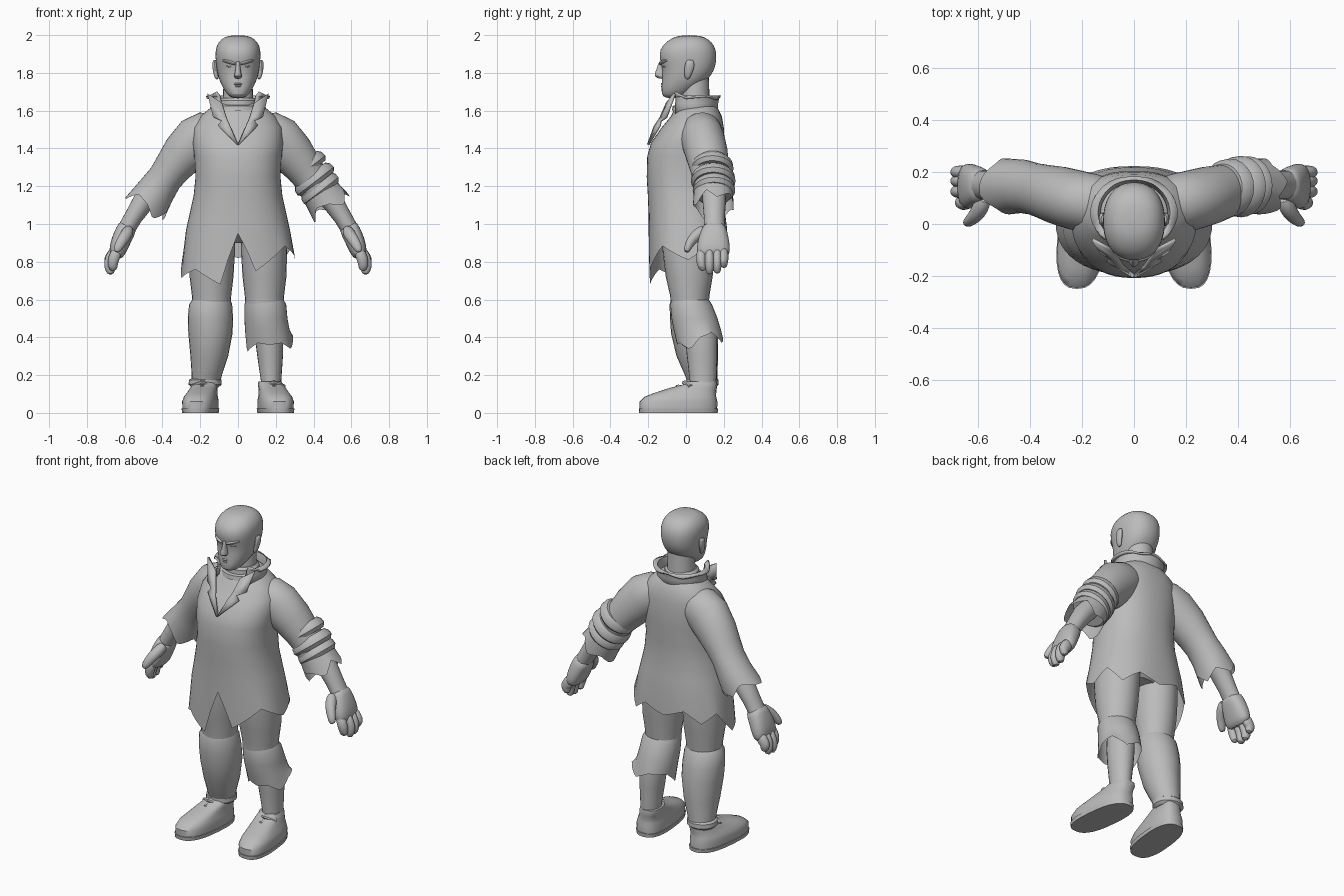
import bpy, bmesh, math
from mathutils import Vector

GREY = bpy.data.materials.new("plain_grey")
GREY.diffuse_color = (0.5, 0.5, 0.5, 1)
Y = Vector((0, 1, 0))


def finish(name, verts, faces, subdiv=0, thick=0, angle=40):
    me = bpy.data.meshes.new(name)
    me.from_pydata(verts, [], faces)
    bm = bmesh.new()
    bm.from_mesh(me)
    bmesh.ops.recalc_face_normals(bm, faces=bm.faces)
    bm.to_mesh(me)
    bm.free()
    me.materials.append(GREY)
    ob = bpy.data.objects.new(name, me)
    bpy.context.collection.objects.link(ob)
    if thick:
        m = ob.modifiers.new("thickness", 'SOLIDIFY')
        m.thickness = thick
        m.offset = 0
    if subdiv:
        m = ob.modifiers.new("smooth", 'SUBSURF')
        m.levels = m.render_levels = subdiv
    bpy.ops.object.select_all(action='DESELECT')
    ob.select_set(True)
    bpy.context.view_layer.objects.active = ob
    bpy.ops.object.shade_smooth_by_angle(angle=math.radians(angle))
    return ob


def jag_at(jag, deg):
    pts = jag + [(360, jag[0][1])]
    for (a, p), (b, q) in zip(pts, pts[1:]):
        if a <= deg <= b:
            return p + (q - p) * (deg - a) / (b - a)
    return 0


def tube(name, rings, s=1, n=24, flat=False, power=2.0, jag=None, caps=(True, True),
         gap=0, shear=0, **kw):
    """Loft of rings (x, y, z, half width, half depth); jag = ragged last edge."""
    cs = [Vector((s * r[0], r[1], r[2])) for r in rings]
    verts, faces = [], []
    for i, r in enumerate(rings):
        t = (cs[min(i + 1, len(cs) - 1)] - cs[max(i - 1, 0)]).normalized()
        if flat:
            t = Vector((0, 0, -1 if cs[-1].z < cs[0].z else 1))
            u, v = Vector((1, 0, 0)), Y
        else:
            u = t.cross(Y).normalized()
            v = u.cross(t)
        for k in range(n):
            deg = gap + (360 - 2 * gap) * k / (n - 1 if gap else n)
            a = math.radians(deg)
            sx, cy = math.sin(a), math.cos(a)
            p = cs[i] + u * r[3] * math.copysign(abs(sx) ** (2 / power), sx) \
                - v * r[4] * math.copysign(abs(cy) ** (2 / power), cy)
            if jag and i == len(rings) - 1:
                p += t * jag_at(jag, deg)
            p.x -= s * shear * p.y
            verts.append(p)
    for i in range(len(rings) - 1):
        for k in range(n - 1 if gap else n):
            j = (k + 1) % n
            faces.append((i * n + k, i * n + j, i * n + n + j, i * n + n + k))
    if not gap:
        if caps[0]:
            faces.append(tuple(range(n)))
        if caps[1]:
            faces.append(tuple(range(len(verts) - n, len(verts))))
    return finish(name, verts, faces, **kw)


# Coat body with ragged hem and front slit
tube("coat_body", [
    (0, .055, 1.645, .09, .09), (0, .055, 1.62, .14, .11), (0, .055, 1.57, .2, .135),
    (0, .035, 1.51, .235, .165), (0, .01, 1.43, .24, .195), (0, 0, 1.36, .232, .205),
    (0, -.005, 1.25, .225, .203), (0, -.002, 1.15, .235, .2), (0, .005, 1.05, .257, .203),
    (0, .01, .97, .275, .208), (0, .013, .80, .302, .21)],
    n=48, flat=True, power=2.3, caps=(True, False),
    jag=[(0, -.15), (15, .05), (52, -.085), (90, -.01), (112, -.08), (135, .01), (157, -.06),
         (180, -.02), (202, -.07), (225, .0), (247, -.06), (277, .09), (315, .04), (345, .12)])

# Head, neck and neckband
head = [(1.665, -.11, -.03, .03), (1.685, -.13, .01, .058), (1.72, -.13, .06, .08),
        (1.76, -.128, .115, .1), (1.81, -.124, .148, .112), (1.85, -.135, .16, .117),
        (1.90, -.145, .164, .122), (1.945, -.128, .152, .116), (1.98, -.085, .12, .09),
        (2.0, -.035, .07, .05)]
tube("head", [(0, (f + b) / 2, z, w, (b - f) / 2) for z, f, b, w in head],
     flat=True, power=2.25, subdiv=1)
tube("neck", [(0, .045, 1.58, .09, .085), (0, .045, 1.66, .08, .08), (0, .05, 1.8, .075, .07)],
     flat=True)
tube("neckband", [(0, .035, 1.60, .12, .11), (0, .035, 1.625, .115, .105), (0, .04, 1.63, .1, .095),
                  (0, .04, 1.655, .098, .093), (0, .04, 1.668, .085, .08)], flat=True)

# Face
tube("nose", [(0, -.128, 1.768, .014, .014), (0, -.138, 1.782, .024, .033),
              (0, -.133, 1.80, .017, .032), (0, -.128, 1.84, .011, .022),
              (0, -.128, 1.865, .012, .012)], n=12, flat=True, subdiv=1)
tube("upper_lip", [(-.03, -.115, 1.738, .004, .008), (0, -.13, 1.744, .008, .009),
                   (.03, -.115, 1.738, .004, .008)], n=10, subdiv=1)
tube("lower_lip", [(-.026, -.115, 1.73, .004, .008), (0, -.128, 1.729, .008, .01),
                   (.026, -.115, 1.73, .004, .008)], n=10, subdiv=1)
for s, side in ((-1, "right"), (1, "left")):
    tube(side + "_brow", [(.008, -.137, 1.845, .008, .012), (.045, -.126, 1.858, .011, .018),
                          (.085, -.09, 1.868, .008, .014)], s, n=10, subdiv=1)
    tube(side + "_eye", [(.024, -.117, 1.832, .004, .01), (.045, -.113, 1.834, .01, .012),
                         (.068, -.1, 1.836, .004, .01)], s, n=10, subdiv=1)
    tube(side + "_ear", [(.108, .005, 1.765, .008, .01), (.117, .008, 1.785, .012, .018),
                         (.123, .018, 1.83, .014, .028), (.125, .022, 1.858, .012, .024),
                         (.12, .02, 1.87, .006, .014)], s, n=12, subdiv=1)

# Standing collar, open in front, and notched lapels
tube("collar", [(0, .04, 1.58, .15, .125), (0, .04, 1.64, .135, .125), (0, .045, 1.675, .142, .128),
                (0, .045, 1.668, .168, .138)],
     n=30, gap=42, flat=True, thick=.012,
     jag=[(0, .03), (42, .03), (70, .0), (120, .01), (150, -.01), (180, .012),
          (210, -.01), (240, .01), (290, .0), (318, .03)])
inner = [(0, -.2, 1.42), (.04, -.165, 1.515), (.06, -.135, 1.56), (.085, -.1, 1.64)]
outer = [(.004, -.2, 1.42), (.105, -.14, 1.52), (.085, -.135, 1.545), (.13, -.105, 1.565),
         (.16, -.06, 1.69)]
for s, side in ((-1, "right"), (1, "left")):
    pts = [Vector((s * x, y, z)) for x, y, z in inner + outer]
    finish(side + "_lapel", pts, [(0, 4, 5, 1), (1, 5, 6, 2), (2, 6, 7), (2, 7, 8, 3)], thick=.014)

# Arms
sleeve = [(.09, .07, 1.51, .08, .09), (.15, .08, 1.485, .118, .11), (.215, .09, 1.445, .13, .115),
          (.29, .11, 1.37, .116, .112), (.345, .125, 1.3, .1, .104), (.385, .135, 1.245, .092, .1),
          (.43, .145, 1.18, .1, .103), (.48, .145, 1.105, .116, .108)]
torn = [(0, .0), (35, .05), (70, -.02), (100, .03), (140, -.02), (180, .035), (215, -.01),
        (255, .03), (290, .04), (325, -.02)]
for s, side in ((-1, "right"), (1, "left")):
    tube(side + "_sleeve", sleeve, s, n=36, jag=torn, caps=(True, False))
    tube(side + "_forearm", [(.38, .14, 1.25, .06, .06), (.5, .15, 1.12, .058, .062),
                             (.555, .15, 1.035, .048, .055), (.59, .15, .975, .046, .055)], s)
    tube(side + "_palm", [(.578, .15, 1.0, .048, .056), (.595, .15, .965, .054, .07),
                          (.625, .145, .9, .052, .088), (.64, .145, .85, .045, .09),
                          (.65, .145, .82, .03, .075)], s, n=16, power=2.5, subdiv=1)
    tube(side + "_index_finger", [(.635, .085, .87, .03, .028), (.66, .078, .815, .032, .028),
                                  (.665, .085, .775, .028, .025), (.655, .095, .752, .016, .016)],
         s, n=12, subdiv=1)
    for i, (y, tip) in enumerate(((.125, .73), (.165, .735), (.2, .765))):
        tube(f"{side}_finger_{i + 1}", [(.64, y, .87, .034, .026), (.672, y, .82, .036, .026),
                                        (.683, y, tip + .04, .032, .025), (.67, y, tip, .018, .017)],
             s, n=12, subdiv=1)
    tube(side + "_thumb", [(.575, .11, .975, .03, .035), (.59, .06, .945, .034, .034),
                           (.615, .025, .91, .03, .026), (.64, .005, .865, .024, .02),
                           (.645, .003, .85, .012, .011)], s, n=12, subdiv=1)

# Rolled folds on the left sleeve
for i, (x, z, r) in enumerate(((.365, 1.3, .115), (.405, 1.235, .122), (.435, 1.185, .116))):
    d = Vector((.61, 0, -.79)) * .034
    tube(f"sleeve_fold_{i + 1}", [(x + d.x * k, .14 + .004 * i, z + d.z * k, r * w, r * w * .97)
                                  for k, w in ((-1.1, .82), (-.5, .97), (.3, 1), (.9, .86))])

# Thighs and hips
tube("hips", [(0, .015, 1.1, .2, .15), (0, .015, .95, .23, .15), (0, .02, .9, .12, .1)], flat=True)
for s, side in ((-1, "right"), (1, "left")):
    tube(side + "_thigh", [(.135, .015, 1.0, .12, .145), (.138, .015, .85, .122, .138),
                           (.14, .017, .72, .116, .124), (.14, .02, .62, .104, .104),
                           (.14, .02, .56, .1, .1)], s, flat=True)

# Right trouser leg, full length
tube("right_trouser_leg", [
    (.14, .02, .605, .098, .096), (.145, .025, .575, .114, .112), (.146, .035, .5, .12, .12),
    (.146, .045, .42, .117, .124), (.152, .06, .3, .1, .11), (.165, .08, .2, .08, .086),
    (.172, .09, .15, .074, .076)], -1, flat=True)
tube("right_trouser_cuff", [(.172, .088, .185, .07, .074), (.173, .088, .175, .086, .084),
                            (.174, .088, .15, .088, .085), (.174, .088, .135, .07, .07)],
     -1, flat=True)

# Left trouser leg, torn below the knee, with bare shin
tube("left_trouser_leg", [
    (.14, .02, .605, .098, .096), (.145, .027, .575, .11, .11), (.148, .045, .5, .114, .122),
    (.155, .06, .44, .118, .125), (.168, .075, .38, .124, .122)],
    n=36, flat=True, caps=(True, False),
    jag=[(0, .02), (30, .01), (65, .045), (90, -.02), (120, -.045), (160, .01), (200, -.03),
         (250, -.02), (290, .055), (330, .01)])
tube("left_shin", [(.15, .06, .55, .07, .08), (.165, .08, .4, .075, .085),
                   (.17, .085, .3, .068, .08), (.175, .09, .17, .054, .07),
                   (.175, .09, .1, .06, .07)], flat=True)

# Shoes with soles, ankle collars and laces
for s, side in ((-1, "right"), (1, "left")):
    tube(side + "_shoe", [
        (.195, -.04, .015, .09, .205), (.195, -.04, .06, .092, .206), (.194, -.03, .085, .086, .19),
        (.19, -.005, .105, .077, .165), (.185, .035, .13, .07, .128), (.18, .075, .15, .066, .09),
        (.178, .085, .165, .06, .078)], s, n=28, flat=True, power=2.6, shear=.1)
    tube(side + "_sole", [(.195, -.04, 0, .092, .208), (.195, -.04, .022, .095, .21)],
         s, n=28, flat=True, power=2.6, shear=.1)
    for i, (y, z) in enumerate(((-.085, .118), (-.04, .138), (-.005, .16))):
        tube(f"{side}_lace_{i + 1}", [(.135, y + .03, z - .022, .012, .015),
                                      (.19, y, z, .012, .017),
                                      (.245, y + .03, z - .022, .012, .015)], s, n=8)
